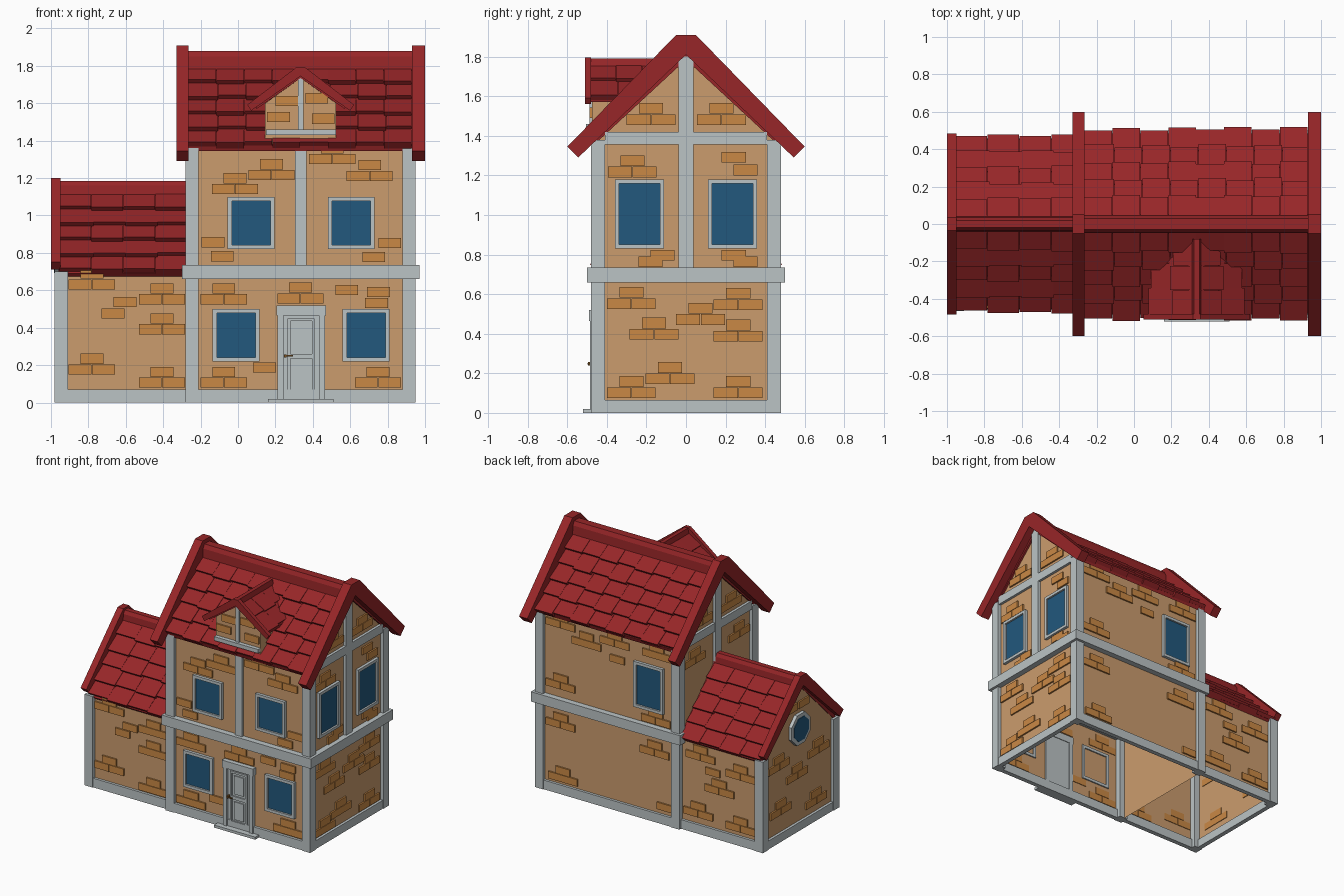
import bpy, bmesh, math, random

if "Cube" in bpy.data.objects:
    bpy.data.objects.remove(bpy.data.objects["Cube"])
random.seed(4)

def material(name, r, g, b):
    m = bpy.data.materials.new(name)
    m.diffuse_color = (r, g, b, 1)
    m.use_nodes = True
    m.node_tree.nodes["Principled BSDF"].inputs["Base Color"].default_value = m.diffuse_color
    return m

RED = material("roof_red", 0.31, 0.019, 0.021)
WALL = material("plaster_tan", 0.60, 0.335, 0.155)
BRICK = material("brick_orange", 0.59, 0.25, 0.06)
GREY = material("trim_grey", 0.50, 0.55, 0.56)
GLASS = material("glass_blue", 0.016, 0.098, 0.205)
BROWN = material("handle_brown", 0.20, 0.09, 0.02)

def finish(name, bm, mat):
    bmesh.ops.recalc_face_normals(bm, faces=bm.faces[:])
    me = bpy.data.meshes.new(name)
    bm.to_mesh(me)
    bm.free()
    me.materials.append(mat)
    ob = bpy.data.objects.new(name, me)
    bpy.context.collection.objects.link(ob)
    return ob

def add_prism(bm, prof, a0, a1, axis='x', skip=None):
    """Extrude a (u, z) profile along x or y; skip leaves one side open."""
    pt = (lambda a, u, z: (a, u, z)) if axis == 'x' else (lambda a, u, z: (u, a, z))
    A = [bm.verts.new(pt(a0, *p)) for p in prof]
    B = [bm.verts.new(pt(a1, *p)) for p in prof]
    bm.faces.new(A)
    bm.faces.new(B[::-1])
    n = len(prof)
    for i in range(n):
        if i != skip:
            j = (i + 1) % n
            bm.faces.new((A[i], B[i], B[j], A[j]))

def prism(name, mat, prof, a0, a1, axis='x', skip=None):
    bm = bmesh.new()
    add_prism(bm, prof, a0, a1, axis, skip)
    return finish(name, bm, mat)

def boxes(name, mat, items):
    bm = bmesh.new()
    for x0, x1, y0, y1, z0, z1 in items:
        add_prism(bm, [(y0, z0), (y1, z0), (y1, z1), (y0, z1)], x0, x1)
    return finish(name, bm, mat)

# wall planes: (axis of u, outward sign, plane position)
WALLS = {"front": ('x', -1, 0.455), "back": ('x', 1, 0.455),
         "right": ('y', 1, 0.925), "left": ('y', -1, 0.255),
         "wing_front": ('x', -1, 0.44), "wing_back": ('x', 1, 0.44),
         "wing_left": ('y', -1, 0.955), "dormer": ('x', -1, 0.475)}

def on(wall, u0, u1, z0, z1, d0, d1):
    """Box lying on a wall, from depth d0 to d1 outward."""
    ax, s, p = WALLS[wall]
    a, b = sorted((s * (p + d0), s * (p + d1)))
    return (u0, u1, a, b, z0, z1) if ax == 'x' else (a, b, u0, u1, z0, z1)

def window(name, wall, u, z, w, h):
    t = 0.022
    boxes(name + "_frame", GREY, [
        on(wall, u, u + t, z, z + h, -0.01, 0.022), on(wall, u + w - t, u + w, z, z + h, -0.01, 0.022),
        on(wall, u + t, u + w - t, z, z + t, -0.01, 0.022),
        on(wall, u + t, u + w - t, z + h - t, z + h, -0.01, 0.022)])
    boxes(name + "_glass", GLASS, [on(wall, u + t, u + w - t, z + t, z + h - t, 0, 0.008)])

def bricks(wall, triples, singles=()):
    """Triples are two bricks with one on top; given by lower left corner."""
    w, h, out = 0.122, 0.054, []
    for u, z in triples:
        out += [(u, z), (u + w + 0.003, z), (u + 0.063, z + h + 0.003)]
    out += list(singles)
    boxes(wall + "_bricks", BRICK, [on(wall, u, u + w, z, z + h, -0.005, 0.012) for u, z in out])

def tiles(name, a0, a1, cols, rows, top, slope, u0, u1, h, axis='x', centre=0):
    """Overlapping wedge tiles on both slopes; top is the height of the bare roof plane at the ridge."""
    bm = bmesh.new()
    L = math.hypot(1, slope)
    du, dz, nu, nz = 1 / L, -slope / L, slope / L, 1 / L
    cw, pitch = (a1 - a0) / cols, (u1 - u0) / rows * L
    for side in (-1, 1):
        for r in range(rows):
            for c in range(cols):
                j = (0.006 if (c + r) % 2 else -0.006) + random.uniform(-0.004, 0.004)
                s0, s1 = u0 * L + r * pitch - 0.01, u0 * L + (r + 1) * pitch + j
                sec = [(s0, -0.01), (s1, -0.01), (s1, h + j * 0.4), (s0, 0.003)]
                prof = [(centre + side * (s * du + n * nu), top + s * dz + n * nz) for s, n in sec]
                shift = 0.012 * (r % 2) if 0 < c else 0
                end = 0.012 * (r % 2) if c < cols - 1 else 0
                add_prism(bm, prof, a0 + c * cw + shift, a0 + (c + 1) * cw + end - 0.002, axis)
    return finish(name, bm, RED)

def chevron(c, apex_flat, top, u, z_out, ui, z_in, inner):
    return [(c - apex_flat, top), (c + apex_flat, top), (c + u, z_out), (c + ui, z_in),
            (c, inner), (c - ui, z_in), (c - u, z_out)]

# wall shells, open underneath
prism("main_walls", WALL, [(-.455, 0), (.455, 0), (.455, 1.37), (0, 1.79), (-.455, 1.37)], -.255, .925, skip=0)
prism("wing_walls", WALL, [(-.44, 0), (.44, 0), (.44, .68), (0, 1.11), (-.44, .68)], -.955, -.255, skip=0)

# corner posts, plinths and belt beams
posts = []
for s in (-1, 1):
    y0, y1 = sorted((s * .41, s * .48))
    posts += [(-.28, -.21, y0, y1, 0, 1.38), (.88, .95, y0, y1, 0, 1.38)]
    y0, y1 = sorted((s * .395, s * .465))
    posts.append((-.98, -.91, y0, y1, 0, .70))
boxes("corner_posts", GREY, posts)
plinth = [on(w, -.21, .88, 0, .07, -.015, .02) for w in ("front", "back")]
plinth += [on(w, -.91, -.28, 0, .07, -.015, .02) for w in ("wing_front", "wing_back")]
plinth += [on("right", -.41, .41, 0, .065, -.015, .02), on("wing_left", -.395, .395, 0, .065, -.015, .02)]
boxes("plinth", GREY, plinth)
boxes("belt_beam", GREY, [(-.30, .97, -.50, -.44, .66, .735), (-.30, .97, .44, .50, .66, .735),
                          (.91, .97, -.44, .44, .66, .735), (-.30, -.24, -.44, .44, .66, .735)])
timber = [on("front", .305, .365, .735, 1.40, -.01, .02)]
for w in ("right", "left"):
    timber += [on(w, -.038, .038, .735, 1.80, -.01, .022), on(w, -.41, -.038, 1.355, 1.42, -.01, .02),
               on(w, .038, .41, 1.355, 1.42, -.01, .02)]
boxes("timber_framing", GREY, timber)

# main roof
prism("main_roof_deck", RED, chevron(0, .001, 1.82, .485, 1.374, .475, 1.345, 1.785), -.27, .94)
tiles("main_roof_tiles", -.265, .93, 8, 5, 1.82, .92, .04, .488, .03)
prism("main_ridge", RED, [(-.05, 1.77), (.05, 1.77), (.045, 1.85), (.03, 1.88), (-.03, 1.88), (-.045, 1.85)], -.27, .94)
for n, a, b in (("left", -.33, -.265), ("right", .93, 1.0)):
    prism("main_bargeboard_" + n, RED, chevron(0, .05, 1.91, .60, 1.345, .545, 1.29, 1.81), a, b)

# wing roof
prism("wing_roof_deck", RED, chevron(0, .001, 1.145, .455, .69, .44, .675, 1.11), -.96, -.26)
tiles("wing_roof_tiles", -.955, -.27, 4, 5, 1.145, 1.0, .035, .452, .03)
prism("wing_ridge", RED, [(-.04, 1.10), (.04, 1.10), (.035, 1.16), (.02, 1.185), (-.02, 1.185), (-.035, 1.16)], -.96, -.26)
prism("wing_bargeboard", RED, chevron(0, .035, 1.20, .485, .75, .445, .71, 1.12), -1.0, -.95)

# dormer
prism("dormer_walls", WALL, [(.145, 1.38), (.525, 1.38), (.525, 1.60), (.335, 1.735), (.145, 1.60)], -.475, -.15, 'y')
prism("dormer_roof_deck", RED, chevron(.335, .001, 1.765, .24, 1.592, .235, 1.57, 1.735), -.49, -.10, 'y')
tiles("dormer_roof_tiles", -.485, -.09, 3, 2, 1.765, .72, .012, .24, .02, 'y', .335)
prism("dormer_ridge", RED, [(.31, 1.75), (.36, 1.75), (.35, 1.792), (.32, 1.792)], -.50, -.08, 'y')
prism("dormer_bargeboard", RED, chevron(.335, .02, 1.795, .285, 1.592, .265, 1.56, 1.745), -.51, -.48, 'y')
boxes("dormer_trim", GREY, [on("dormer", .32, .35, 1.45, 1.745, -.01, .012),
                            on("dormer", .15, .525, 1.43, 1.46, -.03, .03)])

# windows
for n, u, z in (("upper_left", -.055, .82), ("upper_right", .48, .82),
                ("lower_left", -.135, .22), ("lower_right", .56, .22)):
    window("front_window_" + n, "front", u, z, .25, .28)
window("side_window_front", "right", -.36, .83, .25, .35)
window("side_window_back", "right", .11, .83, .25, .35)
window("back_window", "back", -.135, .84, .25, .35)

def octagon(r):
    return [(r * math.cos(math.pi * (i + .5) / 4), .78 + r * math.sin(math.pi * (i + .5) / 4)) for i in range(8)]
prism("round_window_frame", GREY, octagon(.125), -.98, -.95)
prism("round_window_glass", GLASS, octagon(.095), -.984, -.975)

# front door
f = "front"
boxes("door_frame", GREY, [on(f, .21, .242, 0, .47, -.01, .03), on(f, .432, .465, 0, .47, -.01, .03),
                           on(f, .205, .47, .465, .52, -.01, .035)])
boxes("door_leaf", GREY, [on(f, .242, .432, .02, .465, -.005, .012),
                          on(f, .265, .28, .05, .45, 0, .022), on(f, .395, .41, .05, .45, 0, .022),
                          on(f, .28, .395, .05, .065, 0, .022), on(f, .28, .395, .235, .26, 0, .022),
                          on(f, .28, .395, .435, .45, 0, .022),
                          on(f, .297, .378, .082, .218, 0, .02), on(f, .297, .378, .277, .418, 0, .02)])
boxes("door_step", GREY, [(.16, .51, -.52, -.44, 0, .02)])
boxes("door_handle", BROWN, [on(f, .247, .258, .24, .258, .01, .04), on(f, .247, .295, .245, .253, .032, .042)])

# scattered bricks
bricks("front", [(-.20, .08), (.625, .08), (-.20, .525), (.21, .53), (-.14, 1.115), (.055, 1.19), (.38, 1.275), (.58, 1.185)],
       [(.08, .16), (.52, .575), (.68, .505), (.69, .565), (-.195, .83), (-.145, .755), (.75, .825), (.665, .75)])
bricks("wing_front", [(-.905, .605), (-.53, .525), (-.53, .365), (-.905, .15), (-.53, .08)], [(-.665, .51), (-.73, .45)])
bricks("right", [(-.40, .075), (-.205, .145), (.14, .075), (-.285, .37), (.14, .36), (-.40, .525), (-.05, .445), (.14, .52),
                 (-.395, 1.19), (-.30, 1.455), (.055, 1.455)],
       [(-.18, .77), (-.24, .737), (.18, .77), (.24, .737), (.18, 1.265), (.24, 1.20)])
bricks("left", [(-.395, 1.19), (.14, 1.19), (-.30, 1.455), (.055, 1.455)])
bricks("back", [(.62, 1.27), (.40, 1.18), (.16, 1.25), (-.20, 1.25), (.62, .80), (-.19, .745), (.60, .09), (-.18, .50), (.62, .50)],
       [(.20, 1.13), (-.20, .10)])
bricks("wing_back", [(-.56, .56), (-.90, .50), (-.54, .12), (-.90, .10), (-.72, .34)], [(-.60, .47)])
bricks("wing_left", [(.12, .55), (-.36, .50), (-.33, .12), (.10, .20), (-.10, .40)], [(-.12, .93), (.02, .93)])
bricks("dormer", [], [(.155, 1.50), (.36, 1.60), (.20, 1.585), (.395, 1.49)])
